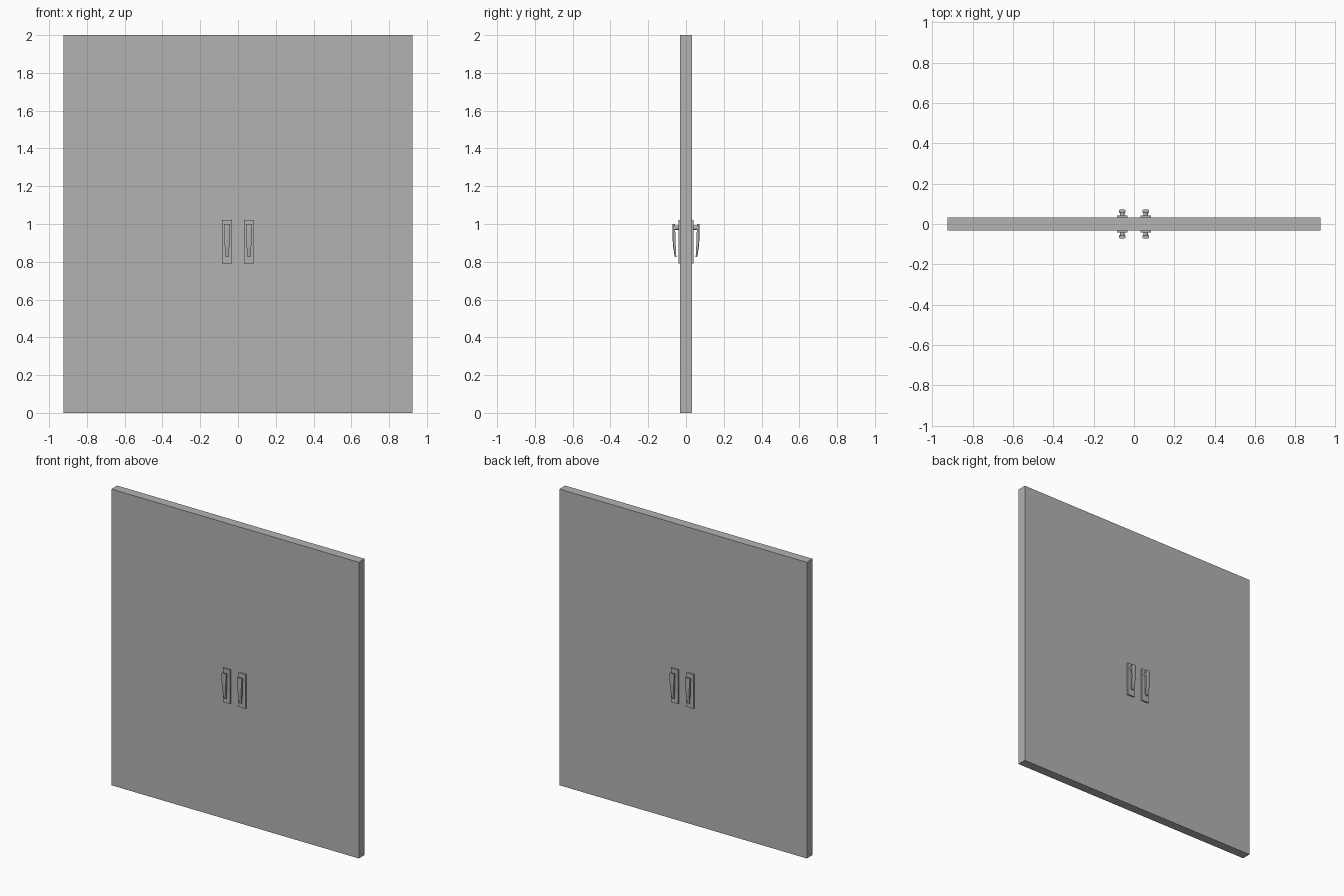
import bpy
import bmesh
from mathutils import Matrix, Vector

old = bpy.data.objects.get("Cube")
if old:
    bpy.data.objects.remove(old)

grey = bpy.data.materials.new("plain grey")
grey.use_nodes = True
colour = (0.45, 0.45, 0.45, 1)
grey.diffuse_color = colour
grey.node_tree.nodes["Principled BSDF"].inputs["Base Color"].default_value = colour


def finish(name, bm, smooth=False):
    bmesh.ops.recalc_face_normals(bm, faces=bm.faces)
    mesh = bpy.data.meshes.new(name)
    bm.to_mesh(mesh)
    bm.free()
    mesh.materials.append(grey)
    obj = bpy.data.objects.new(name, mesh)
    bpy.context.collection.objects.link(obj)
    if smooth:
        bpy.ops.object.select_all(action="DESELECT")
        obj.select_set(True)
        bpy.context.view_layer.objects.active = obj
        bpy.ops.object.shade_smooth_by_angle(angle=0.6)


def box(name, low, high):
    low, high = Vector(low), Vector(high)
    bm = bmesh.new()
    bmesh.ops.create_cube(bm, size=1, matrix=Matrix.Translation((low + high) / 2)
                          @ Matrix.Diagonal((*(high - low), 1)))
    finish(name, bm)


def post(name, x, side):
    # Round neck joining the grip to its plate
    bm = bmesh.new()
    turn = Matrix.Rotation(1.5708, 4, "X")
    bmesh.ops.create_cone(bm, cap_ends=True, segments=16, radius1=0.012, radius2=0.012,
                          depth=0.022, matrix=Matrix.Translation((x, side * 0.05, 0.98)) @ turn)
    finish(name, bm, True)


def grip(name, x, side):
    # Stations down the grip: height, half width, inner depth, outer depth
    stations = [(1.0, 0.016, 0.058, 0.070), (0.96, 0.016, 0.057, 0.070),
                (0.92, 0.014, 0.056, 0.069), (0.88, 0.012, 0.054, 0.066),
                (0.84, 0.009, 0.052, 0.060), (0.825, 0.007, 0.051, 0.057)]
    bm = bmesh.new()
    rings = []
    for z, half, inner, outer in stations:
        section = [(-half, inner), (half, inner), (half, outer), (half / 2, outer + 0.002),
                   (-half / 2, outer + 0.002), (-half, outer)]
        rings.append([bm.verts.new((x + dx, side * y, z)) for dx, y in section])
    for upper, lower in zip(rings, rings[1:]):
        for i in range(len(upper)):
            j = (i + 1) % len(upper)
            bm.faces.new((upper[i], upper[j], lower[j], lower[i]))
    bm.faces.new(rings[0])
    bm.faces.new(rings[-1])
    finish(name, bm, True)


# Two flush leaves, each with a handle set on both faces
for leaf, s in (("right", -1), ("left", 1)):
    box(leaf + "_door_leaf", (min(0, s * 0.925), -0.031, 0), (max(0, s * 0.925), 0.031, 2))
    x = s * 0.058
    for face, side in (("front", -1), ("back", 1)):
        label = leaf + "_" + face
        y = sorted((side * 0.03, side * 0.041))
        box(label + "_handle_plate", (x - 0.027, y[0], 0.79), (x + 0.027, y[1], 1.02))
        post(label + "_handle_post", x, side)
        grip(label + "_handle_grip", x, side)
